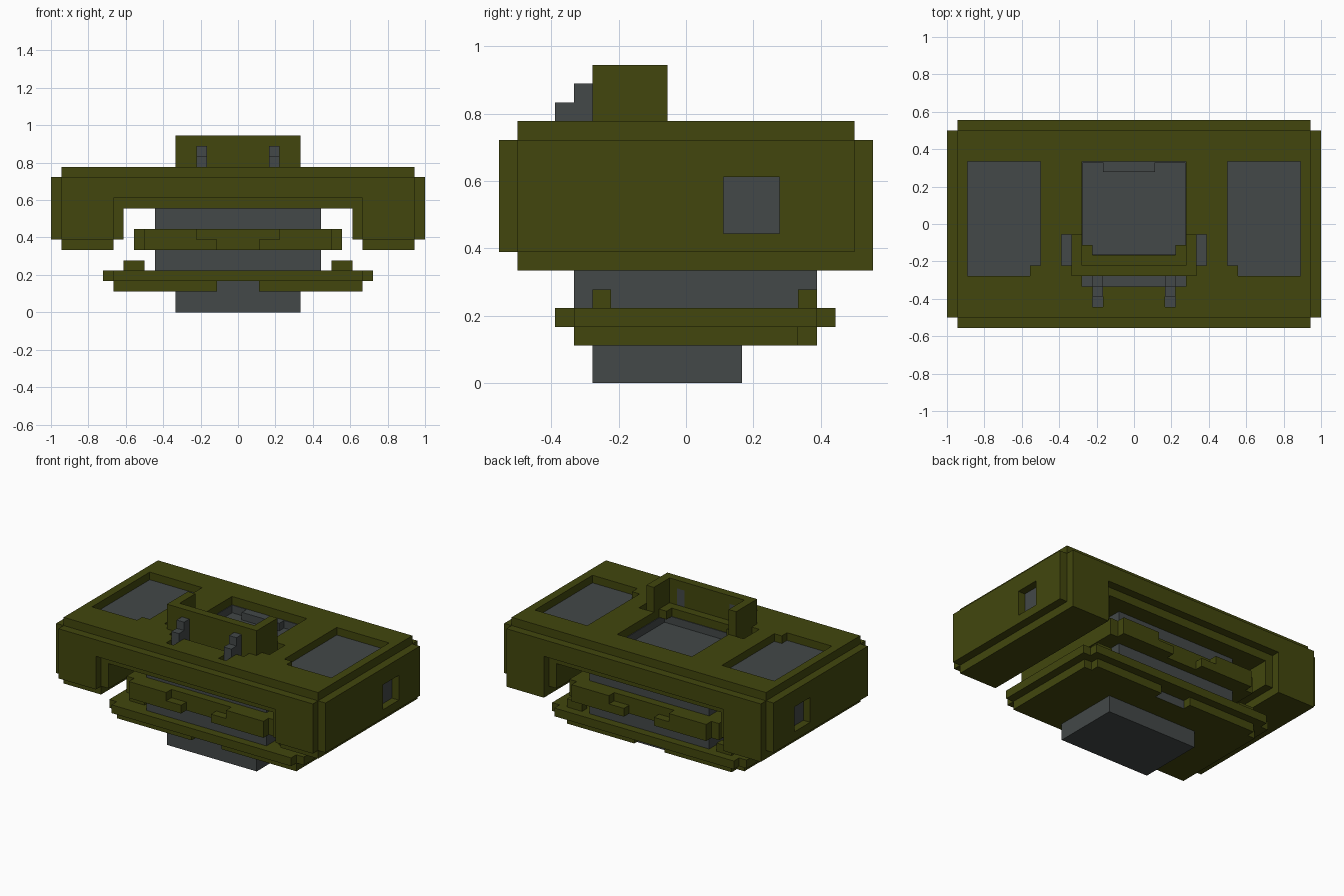
import bpy, bmesh

if "Cube" in bpy.data.objects:
    bpy.data.objects.remove(bpy.data.objects["Cube"])

U = 1 / 18  # one block of the model's grid


def material(name, rgb):
    m = bpy.data.materials.new(name)
    m.diffuse_color = (*rgb, 1)
    m.use_nodes = True
    m.node_tree.nodes["Principled BSDF"].inputs["Base Color"].default_value = m.diffuse_color
    return m


GREEN = material("olive green", (0.054, 0.062, 0.004))
GRAY = material("slate gray", (0.056, 0.065, 0.065))


def box(name, b, mat):
    """Box from grid bounds (x0, x1, y0, y1, z0, z1)."""
    x0, x1, y0, y1, z0, z1 = b
    bm = bmesh.new()
    bmesh.ops.create_cube(bm, size=1)
    for v in bm.verts:
        v.co.x = (x1 if v.co.x > 0 else x0) * U
        v.co.y = (y1 if v.co.y > 0 else y0) * U
        v.co.z = (z1 if v.co.z > 0 else z0) * U
    me = bpy.data.meshes.new(name)
    bm.to_mesh(me)
    bm.free()
    me.materials.append(mat)
    ob = bpy.data.objects.new(name, me)
    bpy.context.collection.objects.link(ob)
    return ob


def flip(b):
    return (-b[1], -b[0], *b[2:])


def both(bounds):
    """The boxes together with their mirror images in x."""
    return [c for b in bounds for c in (b, flip(b))]


def part(name, mat, adds, cuts=()):
    """Union of the first boxes, minus the second boxes."""
    ob = box(name, adds[0], mat)
    for op, group in (("UNION", adds[1:]), ("DIFFERENCE", cuts)):
        for b in group:
            tool = box("cutter", b, mat)
            tool.hide_render = True
            mod = ob.modifiers.new("join", "BOOLEAN")
            mod.operation, mod.object, mod.solver = op, tool, "EXACT"
            bpy.context.view_layer.update()
            dg = bpy.context.evaluated_depsgraph_get()
            me = bpy.data.meshes.new_from_object(ob.evaluated_get(dg))
            ob.modifiers.clear()
            ob.data = me
            bpy.data.objects.remove(tool)
    ob.data.materials.clear()
    ob.data.materials.append(mat)
    for p in ob.data.polygons:
        p.material_index = 0
    return ob


# Foot and neck
box("foot", (-6, 6, -5, 3, 0, 3), GRAY)
box("neck", (-8, 8, -6, 7, 4, 10), GRAY)
box("foot_core", (-7, 7, -5, 6, 2.02, 3.5), GRAY)

# Lower collar: stepped plate with front and back notches
part("lower_collar", GREEN,
     [(-13, 13, -6, 7, 3, 4), (-12, 12, -7, 8, 3, 4),
      (-12, 12, -6, 6, 2, 3), (-11, 11, 5, 7, 2, 3)],
     [(-2, 2, -9, -5, 1, 3), (-2, 2, 6, 9, 1, 3)])
for b in both([(9, 11, -5, -4, 4, 5), (9, 11, 6, 7, 4, 5)]):
    box("collar_stud", b, GREEN)

# Upper collar: ring round the neck with a stepped gap front and back
gaps = [(x0, x1, y0, y1, z0, z1)
        for y0, y1 in ((-9, -7), (8, 10))
        for x0, x1, z0, z1 in ((-4, 4, 7, 9), (-2, 2, 5, 7.5))]
part("upper_collar", GREEN,
     [(-10, 10, -7, 8, 6, 8), (-9, 9, -8, 9, 6, 8)], gaps)

# Body: chamfered block, tunnel underneath, sunk panels
side_panel = (9, 16, -5, 6, 13, 14)
window = (17, 18, 2, 5, 8, 11)
trenches = [(-5, 5, -6, -5, 13, 14)] + both([
    (3, 4, -8, -5, 13, 14), (5, 6, -5, -4, 13, 14), (6, 7, -4, -1, 13, 14)])
pockets = both([side_panel]) + trenches


def open_top(b):
    return (*b[:5], 15)


part("body", GREEN,
     [(-18, 18, -9, 9, 7, 13), (-17, 17, -10, 10, 7, 13),
      (-17, 17, -9, 9, 13, 14), (-17, 17, -9, 10, 6, 7)],
     [(-11, 11, -11, 11, 5, 10), (-12, 12, -11, -9, 5, 11),
      (-12, 12, 9, 11, 5, 11), (-12, 12, -11, 11, 5, 7),
      (-5, 5, -3, 6, 12, 15)]
     + [open_top(b) for b in pockets]
     + both([(17, 19, 2, 5, 8, 11)]))

# Gray floors of the sunk panels and side windows
for b in pockets:
    box("panel_floor", (*b[:4], 13, 13.08), GRAY)
for b in both([(17, 17.08, *window[2:])]):
    box("window_pane", b, GRAY)

# Center well: gray lined tray with a ledge at the back
part("center_tray", GRAY, [(-5, 5, -3, 6, 12, 13)],
     [(-4.92, 4.92, -2.92, 5.92, 12.08, 14)])
box("tray_ledge", (-3, 2, 5, 6, 12, 13), GRAY)

# Corner fillers of the well and panels
for b in both([(4, 5, -3, -2, 13, 14), (9, 10, -5, -4, 13, 14)]):
    box("corner_filler", b, GREEN)

# Raised shield with side wings and gray braces through it
part("shield", GREEN,
     [(-5, 5, -5, -4, 13, 17)] + both([(5, 6, -4, -1, 13, 17)])
     + both([(4.5, 6, -5, -4, 14, 17)]),
     both([(3, 4, -6, -3.5, 14, 16)]))
for b in both([(3, 4, -7, -6, 13, 15), (3, 4, -6, -4, 13, 16)]):
    box("shield_brace", b, GRAY)
